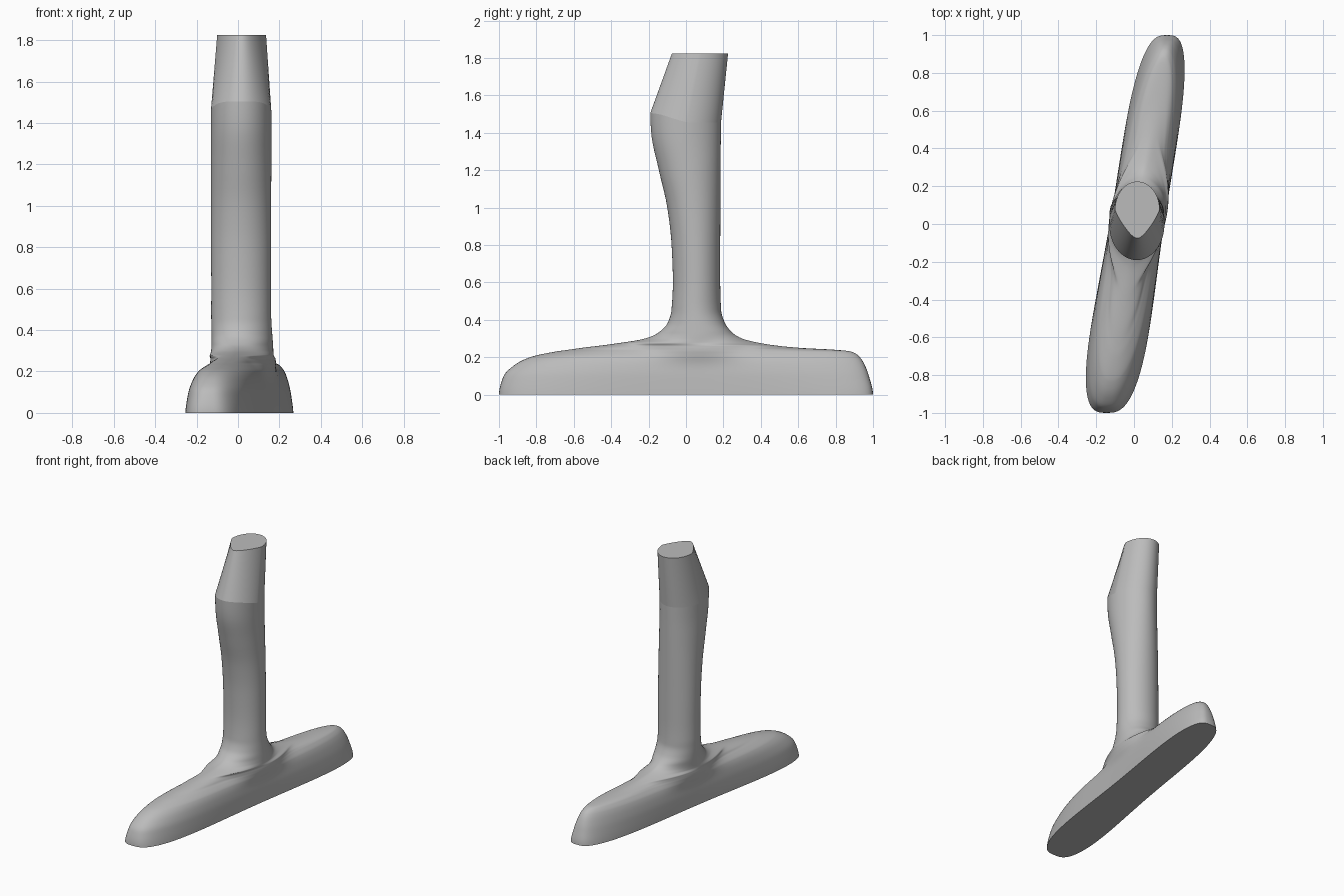
import bpy
import bmesh
import math

old = bpy.data.objects.get("Cube")
if old:
    bpy.data.objects.remove(old, do_unlink=True)

SEGMENTS = 128
KINK = 1.505
TOP = 1.825
REACH = .42

# Level profile: z, front y, back y, foot half width, column half width
PROFILE = [
    (0, -1, 1, .17, 0),
    (.1, -.975, .978, .167, .04),
    (.16, -.915, .955, .158, .09),
    (.2, -.835, .93, .144, .125),
    (.23, -.7, .885, .118, .143),
    (.24, -.63, .8, .107, .146),
    (.25, -.56, .61, .1, .147),
    (.27, -.4, .43, .087, .147),
    (.3, -.22, .3, .077, .146),
    (.33, -.15, .25, .07, .146),
    (.38, -.1, .21, .05, .146),
    (.45, -.078, .188, 0, .145),
    (.6, -.07, .183, 0, .144),
    (.8, -.077, .183, 0, .145),
    (1, -.1, .184, 0, .145),
    (1.2, -.145, .185, 0, .146),
    (1.4, -.186, .186, 0, .146),
    (KINK, -.191, .187, 0, .146),
]


def tangent(i, k):
    """Monotone slope of one profile column at a row."""
    if i == 0 or i == len(PROFILE) - 1:
        return 0
    a, b, c = PROFILE[i - 1], PROFILE[i], PROFILE[i + 1]
    d, e = (b[k] - a[k]) / (b[0] - a[0]), (c[k] - b[k]) / (c[0] - b[0])
    return 2 * d * e / (d + e) if d * e > 0 else 0


def sample(z):
    """Smoothly interpolated profile row at height z."""
    i = max(j for j in range(len(PROFILE) - 1) if PROFILE[j][0] <= z)
    a, b = PROFILE[i], PROFILE[i + 1]
    h = b[0] - a[0]
    u = (z - a[0]) / h
    ease = u * u * (3 - 2 * u)
    return [a[k] + (b[k] - a[k]) * ease
            + h * u * (1 - u) * (tangent(i, k) * (1 - u) - tangent(i + 1, k) * u)
            for k in range(1, 5)]


def smooth(a, b, v):
    u = min(max((v - a) / (b - a), 0), 1)
    return u * u * (3 - 2 * u)


def body_ring(z):
    """Cross-section of the foot blending into the column."""
    front, back, ridge, column = sample(z)
    mid, half = (front + back) / 2, (back - front) / 2
    c0, c1 = max(front, .06 - REACH), min(back, .06 + REACH)
    power = max(2, 3.1 - 4 * z)
    bell = 1.1 - .6 * smooth(.24, .36, z)
    shear = .16 * (1 - smooth(.24, .5, z))
    points = []
    for j in range(SEGMENTS):
        t = math.tau * j / SEGMENTS
        s = math.cos(t)
        y = mid + half * s
        waist = (1 - .08 * s) * (1 - .15 * (1 - s * s) ** 2)
        foot = ridge * waist * max(0, 1 - abs(s) ** power) ** (1 / power)
        v = (2 * y - c0 - c1) / (c1 - c0)
        post = column * max(0, 1 - v * v) ** bell
        width = (foot ** 4 + post ** 4) ** .25
        drop = .05 * smooth(-1, .2, s) * smooth(1.2, KINK, z)
        points.append((.015 + shear * y + math.copysign(width, math.sin(t)), y, z - drop))
    return points


def top_ring():
    """Teardrop end of the column, narrow at the front."""
    points = []
    for j in range(SEGMENTS):
        t = math.tau * j / SEGMENTS
        s = math.cos(t)
        width = .118 * math.sin(t) * (1 - .48 * max(0, -s))
        points.append((.0175 + width, .075 + .15 * s, TOP))
    return points


def spread(a, b, n):
    return [a + (b - a) * i / n for i in range(n)]


# Loft the foot, column and tapered end as one skin
levels = spread(0, .2, 14) + spread(.2, .34, 40) + spread(.34, .5, 14) + spread(.5, KINK, 24) + [KINK]
bm = bmesh.new()
rings = [[bm.verts.new(p) for p in body_ring(z)] for z in levels]
kink_ring = rings[-1]
rings.append([bm.verts.new(p) for p in top_ring()])
for low, high in zip(rings, rings[1:]):
    for j in range(SEGMENTS):
        k = (j + 1) % SEGMENTS
        bm.faces.new((low[j], low[k], high[k], high[j]))
bm.faces.new(rings[0])
bm.faces.new(rings[-1])
bmesh.ops.recalc_face_normals(bm, faces=bm.faces)

# Smooth skin with crisp rims at the base, the bend and the top
for face in bm.faces:
    face.smooth = True
for ring in (rings[0], kink_ring, rings[-1]):
    for j in range(SEGMENTS):
        edge = bm.edges.get((ring[j], ring[(j + 1) % SEGMENTS]))
        edge.smooth = False

mesh = bpy.data.meshes.new("footed_post")
bm.to_mesh(mesh)
bm.free()

grey = bpy.data.materials.new("plain_grey")
grey.use_nodes = True
colour = (.5, .5, .5, 1)
grey.diffuse_color = colour
grey.node_tree.nodes["Principled BSDF"].inputs["Base Color"].default_value = colour
mesh.materials.append(grey)

post = bpy.data.objects.new("footed_post", mesh)
bpy.context.scene.collection.objects.link(post)
